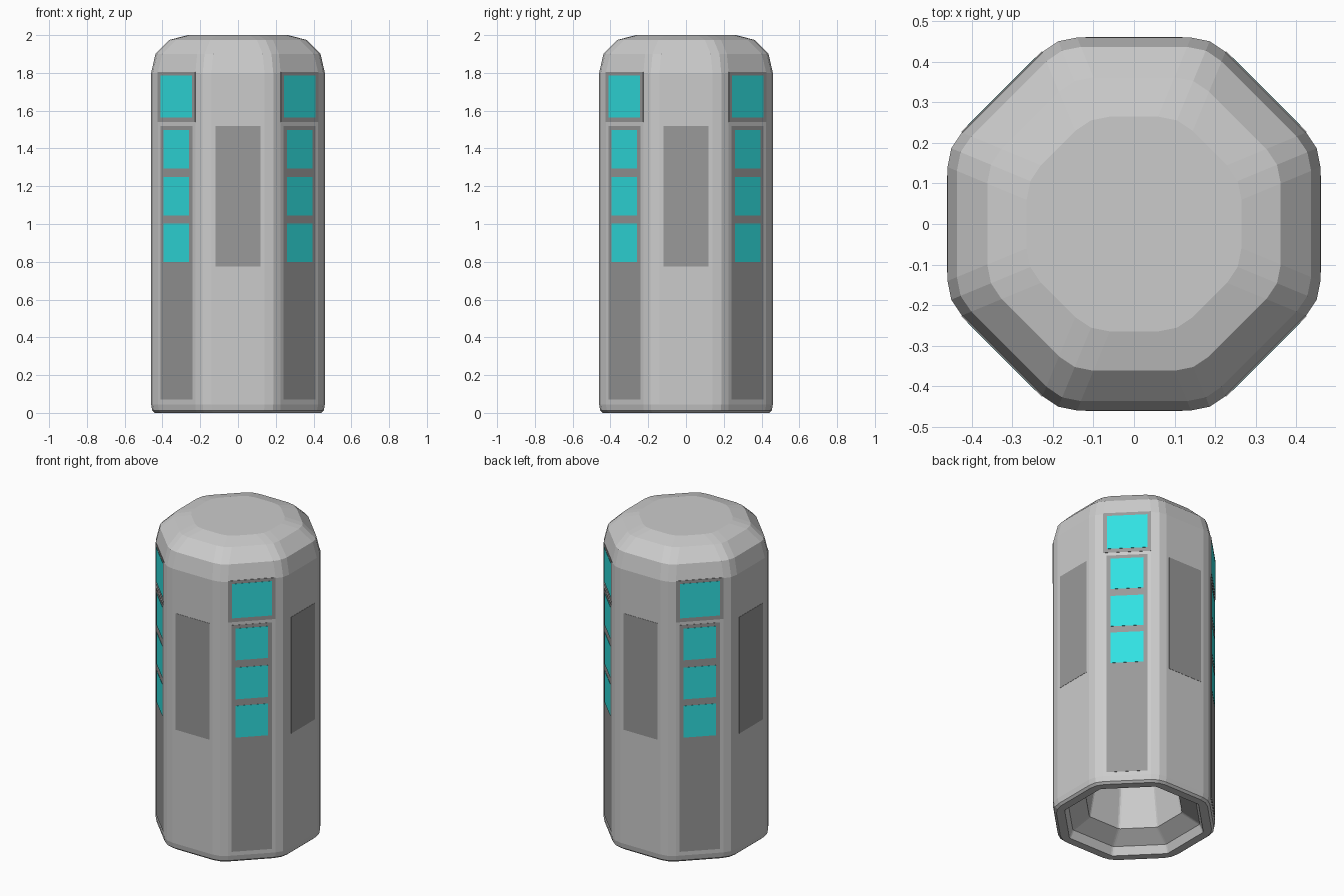
import bpy, bmesh, math
from mathutils import Matrix

if "Cube" in bpy.data.objects:
    bpy.data.objects.remove(bpy.data.objects["Cube"])

T = math.tan(math.pi / 8)


def material(name, rgb):
    m = bpy.data.materials.new(name)
    m.diffuse_color = (*rgb, 1)
    m.use_nodes = True
    m.node_tree.nodes["Principled BSDF"].inputs["Base Color"].default_value = m.diffuse_color
    return m


DARK = material("dark_grey", (0.32, 0.32, 0.32))
CYAN = material("cyan_light", (0.03, 0.75, 0.76))


def add_object(name, bm, mat=None):
    bmesh.ops.recalc_face_normals(bm, faces=bm.faces[:])
    me = bpy.data.meshes.new(name)
    bm.to_mesh(me)
    bm.free()
    if mat:
        me.materials.append(mat)
    ob = bpy.data.objects.new(name, me)
    bpy.context.collection.objects.link(ob)
    return ob


def octagon(r, bevel, z):
    """Octagon of apothem r whose corners are rounded in two segments."""
    pts = []
    for i in range(8):
        a = i * math.pi / 4
        h = r * T - bevel
        mid = r / math.cos(math.pi / 8) - 0.199 * bevel
        for s in (-h, h):
            pts.append((r * math.cos(a) - s * math.sin(a),
                        r * math.sin(a) + s * math.cos(a), z))
        b = a + math.pi / 8
        pts.append((mid * math.cos(b), mid * math.sin(b), z))
    return pts


# Body: recess ceiling, recess wall, rim, outer wall, domed top (apothem, z, bevel)
profile = [(0.22, 0.42, 0.01), (0.27, 0.11, 0.01), (0.37, 0.05, 0.01),
           (0.39, 0.0, 0.01), (0.44, 0.0, 0.05), (0.454, 0.012, 0.05),
           (0.46, 0.045, 0.05), (0.46, 1.80, 0.05), (0.437, 1.90, 0.05),
           (0.362, 1.975, 0.05), (0.265, 2.0, 0.05)]
bm = bmesh.new()
rings = [[bm.verts.new(p) for p in octagon(r, b, z)] for r, z, b in profile]
for lo, hi in zip(rings, rings[1:]):
    for i in range(24):
        j = (i + 1) % 24
        bm.faces.new((lo[i], lo[j], hi[j], hi[i]))
bm.faces.new(rings[0])
bm.faces.new(rings[-1])
add_object("body", bm)


def plate(name, angle, half_w, z0, z1, lift, mat):
    """Thin plate lying on the wall that faces the given angle."""
    depth = 0.01
    m = (Matrix.Rotation(angle, 4, 'Z')
         @ Matrix.Translation((0.46 + lift - depth / 2, 0, (z0 + z1) / 2))
         @ Matrix.Diagonal((depth, 2 * half_w, z1 - z0, 1)))
    bm = bmesh.new()
    bmesh.ops.create_cube(bm, size=1, matrix=m)
    add_object(name, bm, mat)


for k in range(4):
    # Plain dark panels on the straight walls
    a = k * math.pi / 2
    plate(f"side_panel_{k}", a, 0.12, 0.775, 1.52, 0.0015, DARK)
    # Framed lights on the diagonal walls
    a += math.pi / 4
    plate(f"upper_light_frame_{k}", a, 0.14, 1.54, 1.805, 0.0015, DARK)
    plate(f"upper_light_{k}", a, 0.118, 1.565, 1.785, 0.003, CYAN)
    plate(f"light_strip_{k}", a, 0.12, 0.07, 1.52, 0.0015, DARK)
    for n, z in enumerate((0.80, 1.045, 1.295)):
        plate(f"strip_light_{k}_{n}", a, 0.096, z, z + 0.203, 0.003, CYAN)
